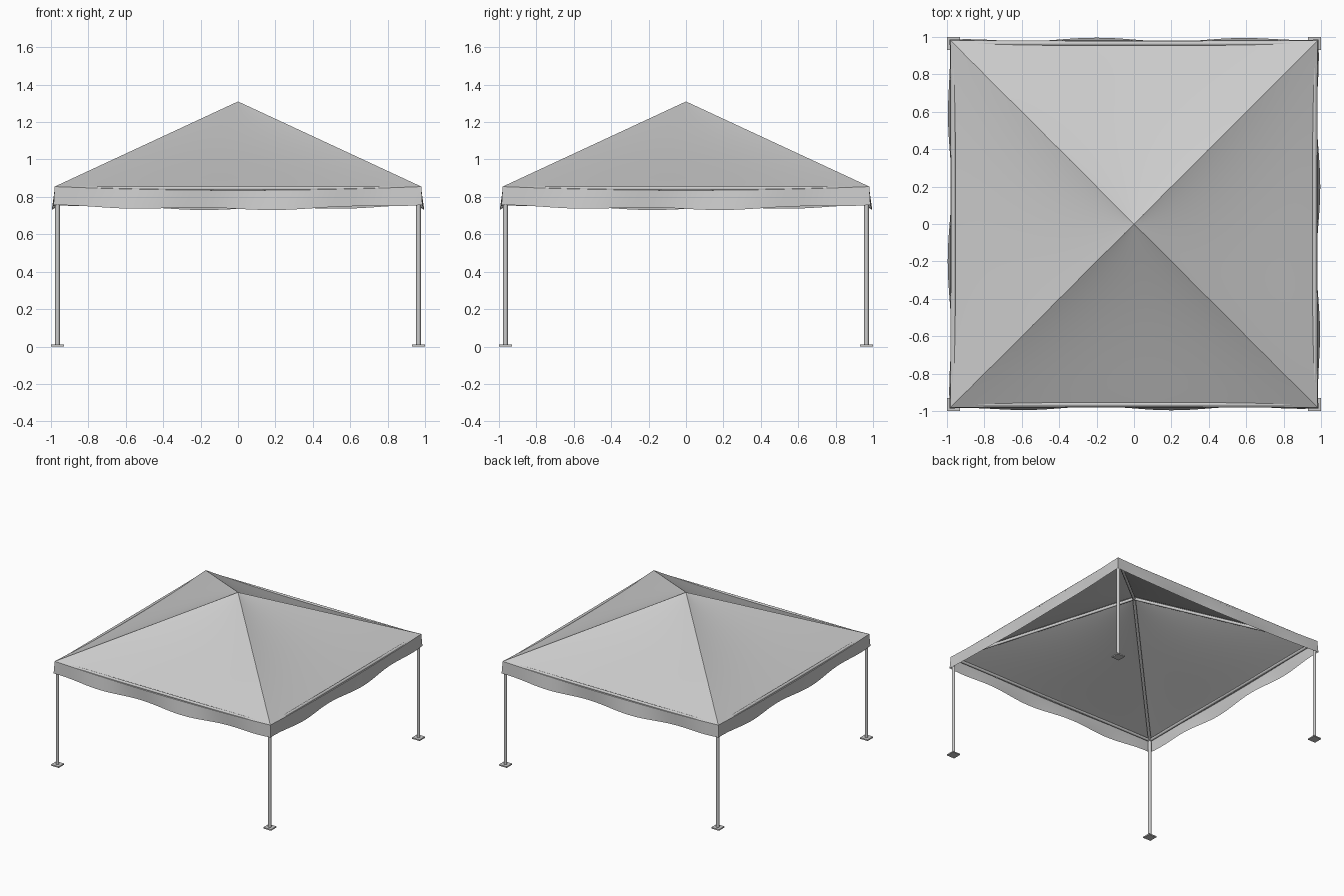
import bpy, bmesh, math
from mathutils import Vector, Matrix

if "Cube" in bpy.data.objects:
    bpy.data.objects.remove(bpy.data.objects["Cube"])

EAVE, APEX, HALF = 0.855, 1.31, 0.98
LEG = 0.965


def finish(name, bm, angle):
    bmesh.ops.remove_doubles(bm, verts=bm.verts, dist=1e-4)
    bmesh.ops.recalc_face_normals(bm, faces=bm.faces)
    me = bpy.data.meshes.new(name)
    bm.to_mesh(me)
    bm.free()
    ob = bpy.data.objects.new(name, me)
    bpy.context.collection.objects.link(ob)
    bpy.ops.object.select_all(action='DESELECT')
    ob.select_set(True)
    bpy.context.view_layer.objects.active = ob
    bpy.ops.object.shade_smooth_by_angle(angle=math.radians(angle))
    return ob


def tube(name, a, b, r, sides=16):
    a, b = Vector(a), Vector(b)
    d = b - a
    bm = bmesh.new()
    m = Matrix.Translation((a + b) / 2) @ d.to_track_quat('Z', 'Y').to_matrix().to_4x4()
    bmesh.ops.create_cone(bm, cap_ends=True, segments=sides, radius1=r, radius2=r,
                          depth=d.length, matrix=m)
    return finish(name, bm, 40)


def sheet(bm, fn, nu, nv, rot):
    # grid patch for the front side, turned to one of the four sides
    g = [[bm.verts.new(rot @ Vector(fn(-1 + 2 * i / nu, j / nv))) for i in range(nu + 1)]
         for j in range(nv + 1)]
    for j in range(nv):
        for i in range(nu):
            bm.faces.new((g[j][i], g[j][i + 1], g[j + 1][i + 1], g[j + 1][i]))


def roof(u, t):
    # straight ridges, sagging cloth between them, dipping at the eave
    t = max(t, 1e-6)
    sag = 0.022 * math.sin(math.pi * t) * (1 - u * u) + 0.02 * t ** 3 * (1 - u * u)
    return (u * t * HALF, -t * HALF, APEX - (APEX - EAVE) * t - sag)


def skirt(u, v):
    # hanging edge cloth with a gentle ripple
    env = 1 - u ** 4
    wave = math.cos(2 * math.pi * (u * HALF - 0.2) / 0.8) * env
    top = EAVE - 0.02 * (1 - u * u)
    bottom = 0.757 - 0.021 * (1 - u * u) - 0.007 * wave
    return (u * (HALF + 0.006 * v), -(HALF + v * (0.006 + 0.01 * wave)),
            top + (bottom - top) * v)


turns = [Matrix.Rotation(k * math.pi / 2, 3, 'Z') for k in range(4)]

# cloth roof and valance
bm = bmesh.new()
for r in turns:
    sheet(bm, roof, 24, 20, r)
bmesh.ops.dissolve_degenerate(bm, dist=1e-5, edges=bm.edges)
finish("canopy_roof", bm, 38)

bm = bmesh.new()
for r in turns:
    sheet(bm, skirt, 40, 6, r)
finish("canopy_valance", bm, 40)

# frame: legs, feet, eave rails, ridge poles
for k, r in enumerate(turns):
    c = r @ Vector((-LEG, -LEG, 0))
    n = r @ Vector((LEG, -LEG, 0))
    up = Vector((0, 0, 1))
    tube(f"leg_{k + 1}", c + up * 0.005, c + up * 0.85, 0.0125)
    tube(f"eave_rail_{k + 1}", c + up * 0.845, n + up * 0.845, 0.0115)
    tube(f"ridge_pole_{k + 1}", c + up * 0.845, up * (APEX - 0.017), 0.0115)
    bm = bmesh.new()
    bmesh.ops.create_cube(bm, size=1, matrix=Matrix.Translation(c + up * 0.005)
                          @ Matrix.Diagonal((0.07, 0.07, 0.01, 1)))
    finish(f"foot_plate_{k + 1}", bm, 30)
